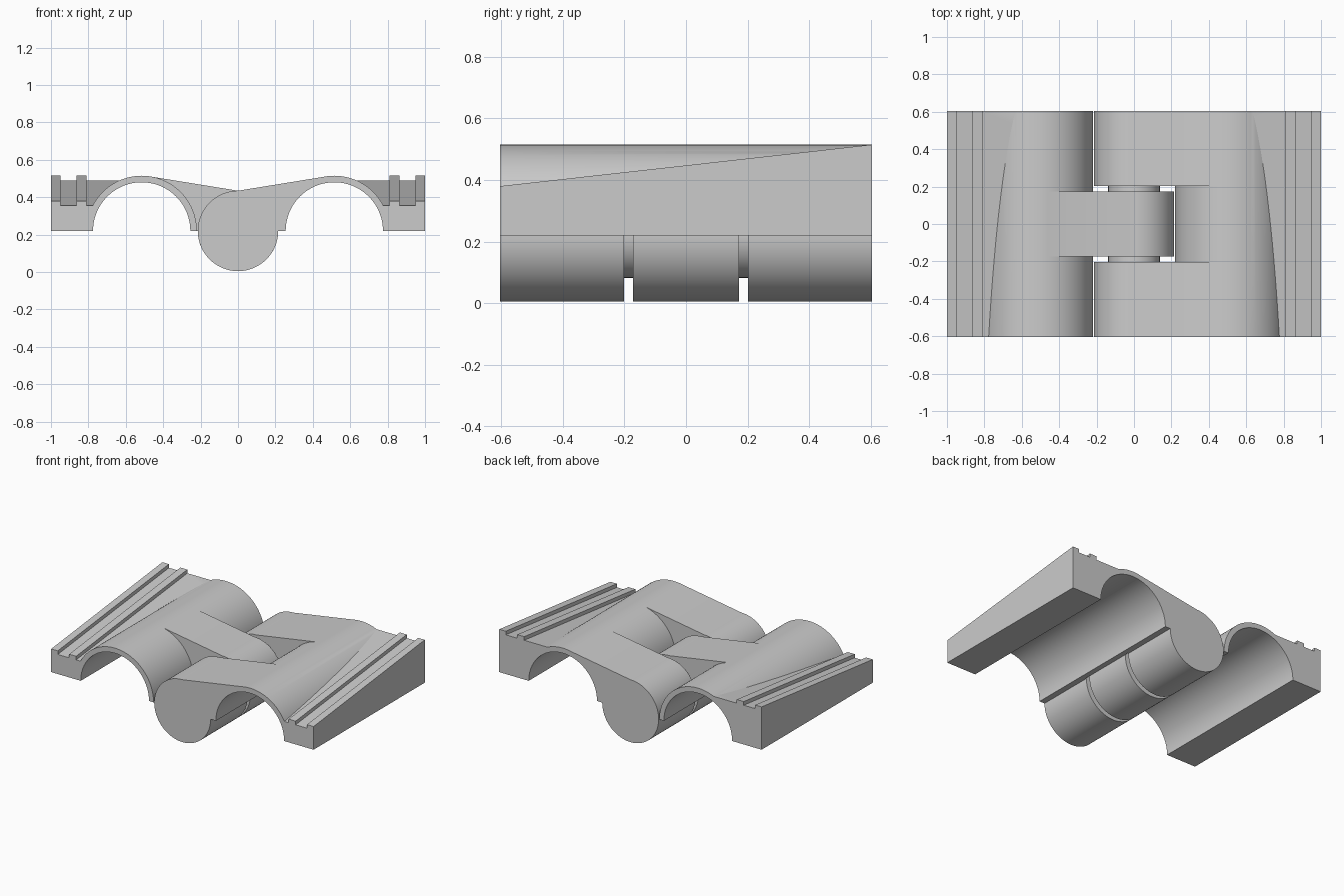
import bpy, bmesh
from math import sin, cos, pi, sqrt, radians

if "Cube" in bpy.data.objects:
    bpy.data.objects.remove(bpy.data.objects["Cube"])

L = 0.605                      # half length along y
ZC = 0.22                      # height of the arch and hinge axes
XA = 0.515                     # arch axis offset
R_OUT, R_IN, R_KN, R_PIN = 0.295, 0.26, 0.215, 0.138
GAP_IN, GAP_OUT = 0.173, 0.202


def arc(cx, r, a0, a1, n):
    """Points on an arc in the xz plane, angles in degrees."""
    return [(cx + r * cos(radians(a0 + (a1 - a0) * i / n)),
             ZC + r * sin(radians(a0 + (a1 - a0) * i / n))) for i in range(n + 1)]


def loft(name, front, back, y0, y1, side=1):
    """Solid between a front and a back profile; side=-1 mirrors it in x."""
    bm = bmesh.new()
    a = [bm.verts.new((side * x, y0, z)) for x, z in front]
    b = [bm.verts.new((side * x, y1, z)) for x, z in back]
    n = len(a)
    bm.faces.new(a)
    bm.faces.new(b[::-1])
    for i in range(n):
        j = (i + 1) % n
        bm.faces.new((a[i], b[i], b[j], a[j]))
    bmesh.ops.recalc_face_normals(bm, faces=bm.faces)
    me = bpy.data.meshes.new(name)
    bm.to_mesh(me)
    bm.free()
    ob = bpy.data.objects.new(name, me)
    bpy.context.collection.objects.link(ob)
    return ob


def combine(body, other, op):
    """Apply an exact boolean and drop the helper."""
    mod = body.modifiers.new("bool", 'BOOLEAN')
    mod.operation, mod.solver, mod.object = op, 'EXACT', other
    deps = bpy.context.evaluated_depsgraph_get()
    me = bpy.data.meshes.new_from_object(body.evaluated_get(deps))
    body.modifiers.clear()
    body.data = me
    bpy.data.objects.remove(other)


def smooth(ob):
    bpy.ops.object.select_all(action='DESELECT')
    ob.select_set(True)
    bpy.context.view_layer.objects.active = ob
    bpy.ops.object.shade_smooth_by_angle(angle=radians(25))


def rail_profile(base):
    """Outer block with two raised ribs on its top."""
    rib = base + 0.025
    return [(0.53, ZC), (1, ZC), (1, rib), (0.95, rib), (0.95, base),
            (0.863, base), (0.863, rib), (0.81, rib), (0.81, base), (0.53, base)]


def hinge_leaf(name, side, knuckles):
    # arch shell
    body = loft(name, *[arc(XA, R_OUT, 0, 180, 60)] * 2, -L, L, side)
    # sloping outer block with ribs
    block = loft("block", rail_profile(0.355), rail_profile(0.49), -L, L, side)
    combine(body, block, 'UNION')
    # knuckles with the web that runs tangent onto the arch
    prof = arc(0, R_KN, 90, 360, 80) + [(XA, ZC), (0.468, 0.5108)]
    for y0, y1 in knuckles:
        combine(body, loft("knuckle", prof, prof, y0, y1, side), 'UNION')
    # hollow under the arch
    bore = arc(XA, R_IN, 0, 360, 120)[:-1]
    combine(body, loft("bore", bore, bore, -L - 0.1, L + 0.1, side), 'DIFFERENCE')
    smooth(body)


hinge_leaf("right_leaf", 1, [(-L, -GAP_OUT), (GAP_OUT, L)])
hinge_leaf("left_leaf", -1, [(-GAP_IN, GAP_IN)])

# hinge pin bridging the gaps
ring = arc(0, R_PIN, 0, 360, 64)[:-1]
smooth(loft("hinge_pin", ring, ring, -0.21, 0.21))
